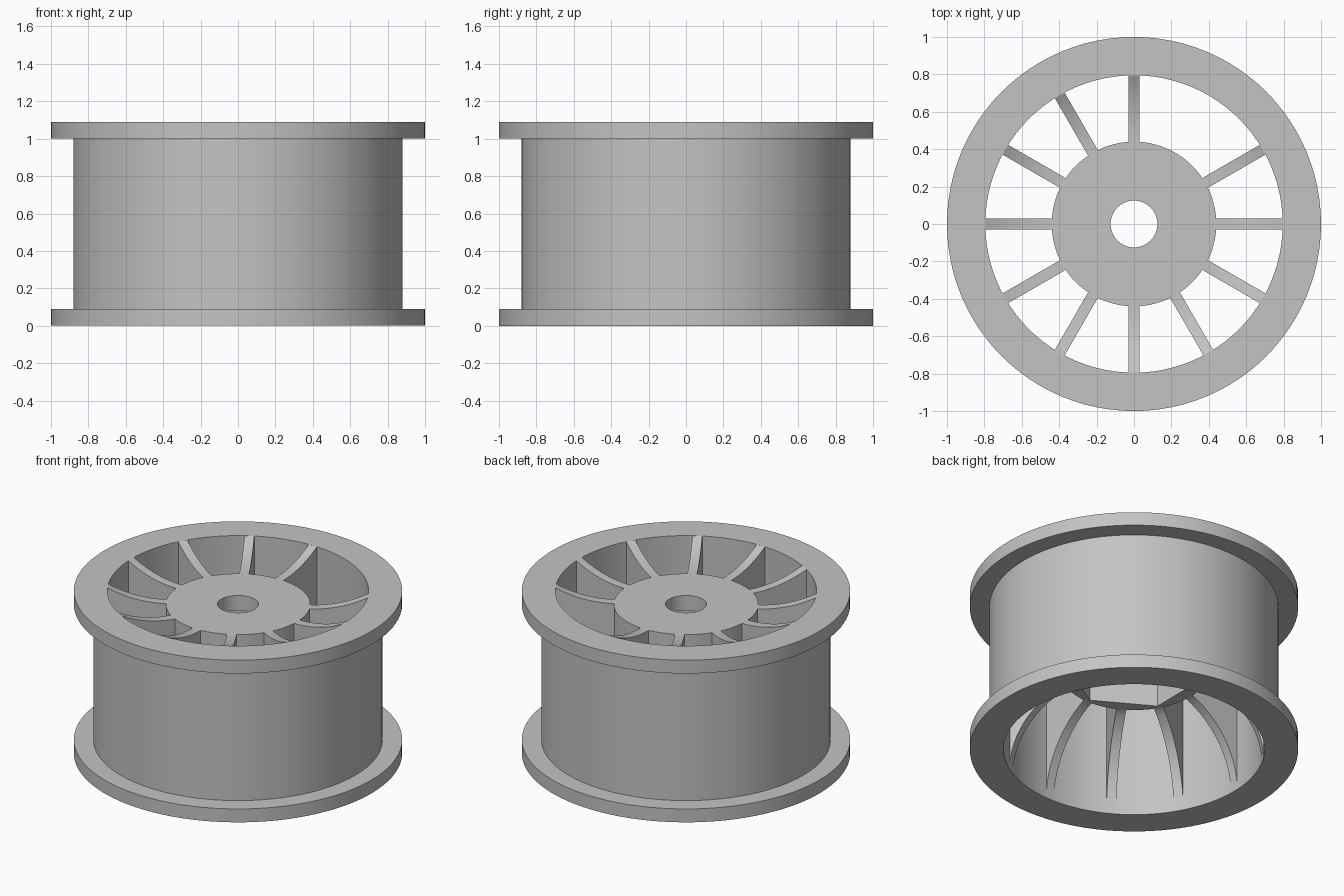
import bpy, bmesh, math

if "Cube" in bpy.data.objects:
    bpy.data.objects.remove(bpy.data.objects["Cube"])

SEG = 96
RIM_IN, HUB_R = 0.795, 0.44
HUB_TOP, HUB_BOT, HEIGHT = 1.0, 0.53, 1.09

grey = bpy.data.materials.new("light grey")
grey.diffuse_color = (0.55, 0.55, 0.55, 1)
grey.use_nodes = True
grey.node_tree.nodes["Principled BSDF"].inputs["Base Color"].default_value = grey.diffuse_color


def finish(bm, name):
    bmesh.ops.recalc_face_normals(bm, faces=bm.faces)
    me = bpy.data.meshes.new(name)
    bm.to_mesh(me)
    bm.free()
    me.materials.append(grey)
    ob = bpy.data.objects.new(name, me)
    bpy.context.collection.objects.link(ob)
    bpy.ops.object.select_all(action='DESELECT')
    ob.select_set(True)
    bpy.context.view_layer.objects.active = ob
    bpy.ops.object.shade_smooth_by_angle(angle=math.radians(30))
    return ob


def lathe(name, profile):
    """Revolve a closed (radius, z) loop; a radius may be a function of angle."""
    bm = bmesh.new()
    rings = []
    for r, z in profile:
        ring = []
        for i in range(SEG):
            a = 2 * math.pi * i / SEG
            rad = r(a) if callable(r) else r
            ring.append(bm.verts.new((rad * math.cos(a), rad * math.sin(a), z)))
        rings.append(ring)
    for k, lo in enumerate(rings):
        hi = rings[(k + 1) % len(rings)]
        for i in range(SEG):
            j = (i + 1) % SEG
            bm.faces.new((lo[i], lo[j], hi[j], hi[i]))
    return finish(bm, name)


def hexagon(a):
    """Radius of the hexagonal socket at an angle, corners on the y axis."""
    t = (a - math.pi / 6) % (math.pi / 3) - math.pi / 6
    return 0.416 * math.cos(math.pi / 6) / math.cos(t)


# Drum with a flange at each end
lathe("rim", [(RIM_IN, 0), (1, 0), (1, 0.09), (0.88, 0.09),
              (0.88, 1.0), (1, 1.0), (1, HEIGHT), (RIM_IN, HEIGHT)])

# Hub with an axle hole and a hexagonal socket underneath
lathe("hub", [(0.125, HUB_TOP), (HUB_R, HUB_TOP), (HUB_R, HUB_BOT),
              (hexagon, HUB_BOT), (hexagon, 0.9), (0.125, 0.9)])


def spoke_outline(steps=14):
    """Side outline (radius, z): top arc sweeps up, lower arc sweeps down."""
    run, rise = RIM_IN - HUB_R, HEIGHT - HUB_TOP
    r_top = (run ** 2 + rise ** 2) / (2 * rise)
    r_low = (run ** 2 + HUB_BOT ** 2) / (2 * run)
    top, low = [(HUB_R - 0.012, HUB_TOP)], [(HUB_R - 0.012, HUB_BOT)]
    a_top, a_low = math.asin(run / r_top), math.asin(HUB_BOT / r_low)
    for i in range(steps + 1):
        t = a_top * i / steps
        top.append((HUB_R + r_top * math.sin(t), HUB_TOP + r_top * (1 - math.cos(t))))
        t = a_low * (1 - i / steps)
        low.append((RIM_IN - r_low + r_low * math.cos(t), r_low * math.sin(t)))
    top.append((RIM_IN + 0.01, HEIGHT - 0.002))
    low.append((RIM_IN + 0.01, 0.002))
    return top + low[::-1]


# Spokes every 30 degrees, with one left out
outline = spoke_outline()
for n in range(12):
    if n == 2:
        continue
    a = math.radians(30 * n)
    c, s = math.cos(a), math.sin(a)
    bm = bmesh.new()
    sides = [[bm.verts.new((r * c - w * s, r * s + w * c, z)) for r, z in outline]
             for w in (-0.03, 0.03)]
    for side in sides:
        bm.faces.new(side)
    for i in range(len(outline)):
        j = (i + 1) % len(outline)
        bm.faces.new((sides[0][i], sides[0][j], sides[1][j], sides[1][i]))
    finish(bm, f"spoke_{n + 1}")
